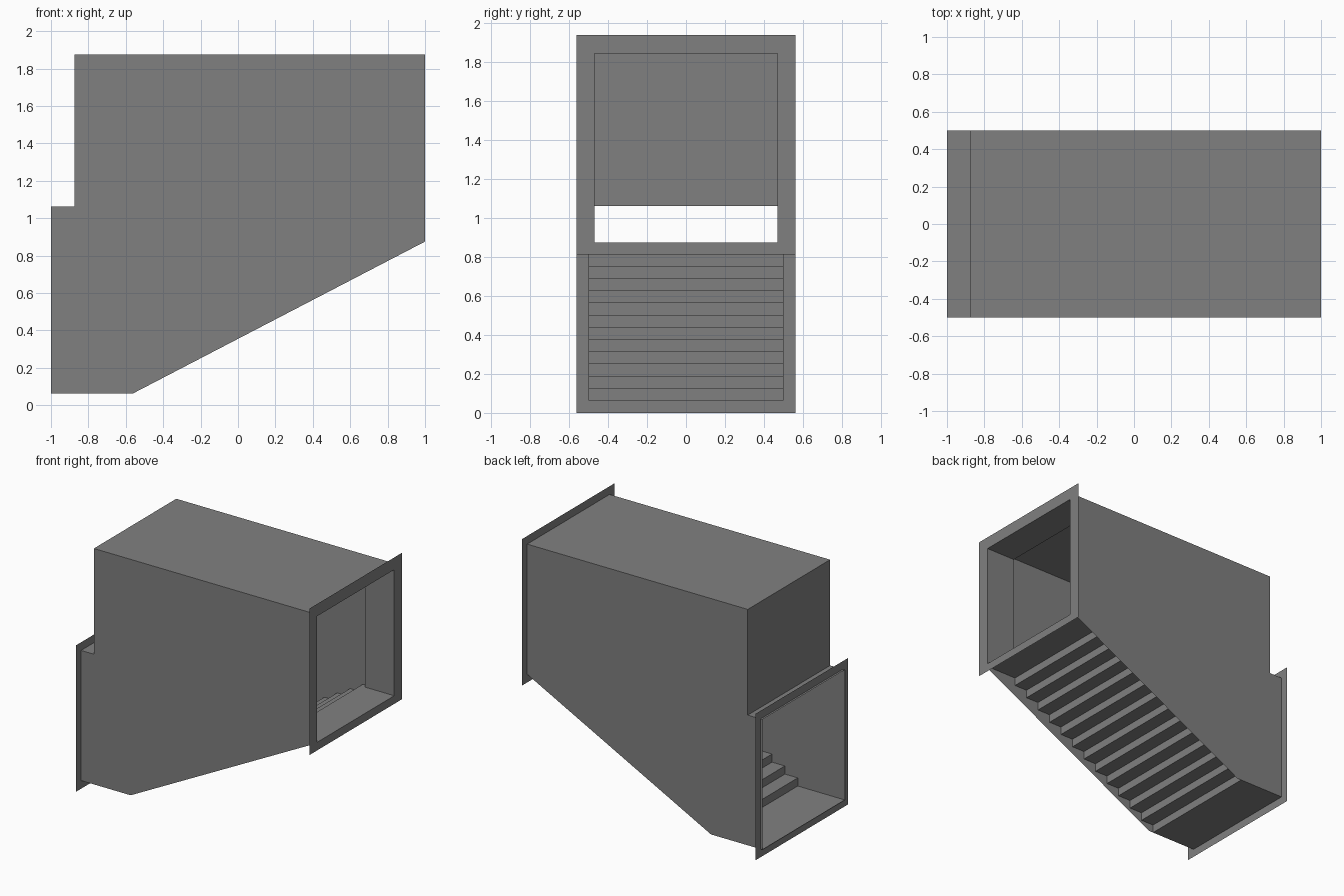
import bpy

if "Cube" in bpy.data.objects:
    bpy.data.objects.remove(bpy.data.objects["Cube"])

W = 0.5                        # half width of the passage
BASE, RISE = 0.0625, 0.0625    # lower floor height, step height
STEPS = 13
FIRST, LAST = -0.6, 0.7125     # x of first and last riser
LINING_END = 0.75              # inner end of the upper doorway lining

dark_grey = bpy.data.materials.new("dark_grey")
dark_grey.diffuse_color = (0.216, 0.216, 0.216, 1)
dark_grey.use_nodes = True
dark_grey.node_tree.nodes["Principled BSDF"].inputs["Base Color"].default_value = dark_grey.diffuse_color


def add_object(name, verts, faces):
    mesh = bpy.data.meshes.new(name)
    mesh.from_pydata(verts, [], faces)
    mesh.materials.append(dark_grey)
    mesh.update()
    obj = bpy.data.objects.new(name, mesh)
    bpy.context.collection.objects.link(obj)
    return obj


def strip_xz(name, path, w=W):
    """Sheet made by sweeping an x/z path across the width."""
    verts = [(x, y, z) for x, z in path for y in (-w, w)]
    faces = [(2 * i, 2 * i + 1, 2 * i + 3, 2 * i + 2) for i in range(len(path) - 1)]
    return add_object(name, verts, faces)


def frame(name, x, outer, inner, facing):
    """Flat rectangular frame at x; rectangles are (half width, bottom, top)."""
    verts = []
    for w, lo, hi in (outer, inner):
        verts += [(x, -w, lo), (x, w, lo), (x, w, hi), (x, -w, hi)]
    faces = []
    for i in range(4):
        if i == 0 and outer[1] == inner[1]:
            continue          # no rail where the frame is flush with the floor
        j = (i + 1) % 4
        f = (i, j, j + 4, i + 4)
        faces.append(f if facing > 0 else f[::-1])
    return add_object(name, verts, faces)


# Side walls, running below the steps as a sloping skirt
profile = [(-1, BASE), (-0.5625, BASE), (1, 0.875), (1, 1.875),
           (-0.875, 1.875), (-0.875, 1.0625), (-1, 1.0625)]
for side, name in ((-1, "front_wall"), (1, "back_wall")):
    order = list(range(len(profile)))
    add_object(name, [(x, side * W, z) for x, z in profile],
               [order if side < 0 else order[::-1]])

# Roof, end wall above the lower doorway and doorway lintel
strip_xz("roof", profile[3:])

# Lower floor, stairs and upper landing
path = [(-1, BASE)]
tread = (LAST - FIRST) / (STEPS - 1)
for i in range(STEPS):
    x = FIRST + i * tread
    path += [(x, BASE + i * RISE), (x, BASE + (i + 1) * RISE)]
path.append((1, 0.875))
strip_xz("stairs", path[::-1])

# Doorway flanges
opening = (0.46875, 0.875, 1.84375)
frame("lower_flange", -0.984, (0.5625, 0, 1.125), (W, BASE, 1.0625), -1)
frame("upper_flange", 1, (0.5625, 0.8125, 1.9375), opening, 1)

# Upper doorway lining and its inner ledge
w, lo, hi = opening
lining = [(-w, lo), (-w, hi), (w, hi), (w, lo)]
add_object("upper_lining", [(x, y, z) for y, z in lining for x in (LINING_END, 1)],
           [(2 * i, 2 * i + 1, 2 * i + 3, 2 * i + 2) for i in range(3)])
frame("lining_ledge", LINING_END, (W, 0.875, 1.875), opening, -1)
